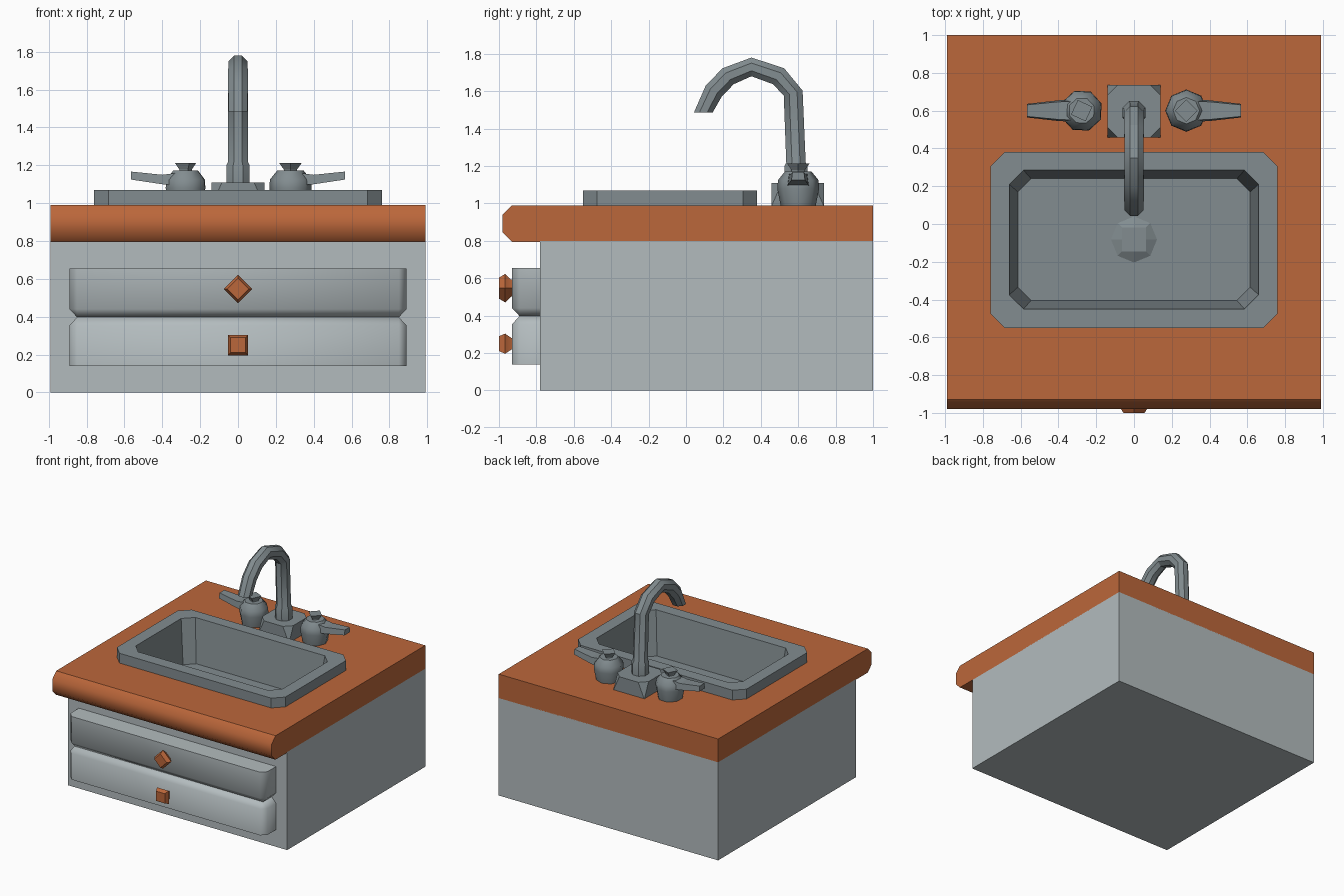
import bpy, bmesh, math
from mathutils import Vector

if "Cube" in bpy.data.objects:
    bpy.data.objects.remove(bpy.data.objects["Cube"])


def material(name, rgb):
    m = bpy.data.materials.new(name)
    m.diffuse_color = (*rgb, 1)
    m.use_nodes = True
    m.node_tree.nodes["Principled BSDF"].inputs["Base Color"].default_value = m.diffuse_color
    return m


COPPER = material("copper orange", (0.50, 0.135, 0.043))
PALE = material("pale grey", (0.45, 0.50, 0.515))
STEEL = material("steel grey", (0.225, 0.265, 0.28))


def loft(name, rings, mat, smooth=0):
    """Closed solid through rings of equal point count; smooth = angle in degrees."""
    bm = bmesh.new()
    loops = [[bm.verts.new(p) for p in ring] for ring in rings]
    n = len(loops[0])
    for a, b in zip(loops, loops[1:]):
        for i in range(n):
            j = (i + 1) % n
            bm.faces.new((a[i], a[j], b[j], b[i]))
    bm.faces.new(loops[0])
    bm.faces.new(loops[-1])
    bmesh.ops.remove_doubles(bm, verts=bm.verts, dist=0.0005)
    bmesh.ops.recalc_face_normals(bm, faces=bm.faces)
    me = bpy.data.meshes.new(name)
    bm.to_mesh(me)
    bm.free()
    ob = bpy.data.objects.new(name, me)
    bpy.context.collection.objects.link(ob)
    me.materials.append(mat)
    if smooth:
        smooth_by_angle(ob, smooth)
    return ob


def activate(ob):
    bpy.ops.object.select_all(action='DESELECT')
    ob.select_set(True)
    bpy.context.view_layer.objects.active = ob


def smooth_by_angle(ob, deg):
    activate(ob)
    bpy.ops.object.shade_smooth_by_angle(angle=math.radians(deg))


def rect(x0, x1, y0, y1, z, c=0.0):
    """Horizontal rectangle with corners cut by c."""
    return [(x0 + c, y0, z), (x1 - c, y0, z), (x1, y0 + c, z), (x1, y1 - c, z),
            (x1 - c, y1, z), (x0 + c, y1, z), (x0, y1 - c, z), (x0, y0 + c, z)]


def circle(cx, cy, z, r, n, turn=0.0):
    return [(cx + r * math.cos(turn + 2 * math.pi * i / n),
             cy + r * math.sin(turn + 2 * math.pi * i / n), z) for i in range(n)]


# Cabinet body, open at the top under the counter
cabinet = loft("cabinet", [rect(-0.99, 0.99, -0.78, 1, z) for z in (0, 0.8)], PALE)
bm = bmesh.new()
bm.from_mesh(cabinet.data)
top = [f for f in bm.faces if f.calc_center_median().z > 0.79]
bmesh.ops.delete(bm, geom=top, context='FACES_ONLY')
bm.to_mesh(cabinet.data)
bm.free()

# Counter with rounded front edge and a hole for the basin
profile = [(1, 0.795), (-0.93, 0.795), (-0.98, 0.845), (-0.98, 0.94), (-0.93, 0.99), (1, 0.99)]
counter = loft("counter", [[(x, y, z) for y, z in profile] for x in (-0.99, 0.99)], COPPER)
cutter = loft("hole_cutter", [rect(-0.69, 0.69, -0.48, 0.31, z, 0.06) for z in (0.6, 1.2)], COPPER)
cutter.hide_render = True
activate(counter)
mod = counter.modifiers.new("hole", 'BOOLEAN')
mod.operation = 'DIFFERENCE'
mod.solver = 'EXACT'
mod.object = cutter
bpy.ops.object.modifier_apply(modifier="hole")
bpy.data.objects.remove(cutter)
smooth_by_angle(counter, 55)
cv = counter.data.vertices
for e in counter.data.edges:
    if all(abs(cv[i].co.y + 0.93) < 0.001 for i in e.vertices):
        e.use_edge_sharp = True

# Drawers: bevelled ends, and bevelled along the seam between them
SEAM = 0.3975
for name, s, h in (("upper_drawer", 1, 0.2575), ("lower_drawer", -1, 0.2575)):
    outline = [(-0.89, h), (-0.89, 0.043), (-0.85, 0), (0.85, 0), (0.89, 0.043), (0.89, h)]
    front = [(-0.85, h), (-0.85, 0.043), (-0.85, 0.043), (0.85, 0.043), (0.85, 0.043), (0.85, h)]
    rings = [[(x, y, SEAM + s * z) for x, z in pts]
             for pts, y in ((outline, -0.775), (outline, -0.89), (front, -0.93))]
    loft(name, rings, PALE, 50)

# Four-sided knobs, the upper one turned to a diamond
for name, z, turn in (("upper_knob", 0.547, 0), ("lower_knob", 0.25, math.pi / 4)):
    rings = []
    for y, r in ((-0.92, 0.045), (-0.935, 0.045), (-0.967, 0.076), (-1.0, 0.056)):
        rings.append([(x, y, zz) for x, zz, _ in circle(0, z, 0, r, 4, turn)])
    loft(name, rings, COPPER, 40)

# Sink: outer shell, raised rim and basin
loft("sink", [rect(-0.635, 0.635, -0.425, 0.26, 0.70, 0.07),
              rect(-0.68, 0.68, -0.47, 0.30, 0.985, 0.07),
              rect(-0.76, 0.76, -0.55, 0.38, 0.985, 0.075),
              rect(-0.76, 0.76, -0.55, 0.38, 1.07, 0.075),
              rect(-0.66, 0.66, -0.45, 0.285, 1.07, 0.075),
              rect(-0.615, 0.615, -0.405, 0.24, 0.72, 0.07)], STEEL)

# Drain: octagon narrowing to a small square
square = [(0.064, 0), (0.064, 0.064), (0, 0.064), (-0.064, 0.064),
          (-0.064, 0), (-0.064, -0.064), (0, -0.064), (0.064, -0.064)]
loft("drain", [circle(0, -0.082, 0.715, 0.122, 8),
               circle(0, -0.082, 0.722, 0.122, 8),
               [(x, y - 0.082, 0.745) for x, y in square]], STEEL)

# Spout base: square foot, cut corners on top
loft("spout_base", [rect(-0.14, 0.14, 0.457, 0.737, 0.985),
                    rect(-0.14, 0.14, 0.457, 0.737, 1.11, 0.055)], STEEL)

# Spout: eight-sided tube swept along an arch; (y, z, radius, tilt in degrees)
path = [(0.59, 1.08, 0.062, 0), (0.588, 1.20, 0.062, 0), (0.588, 1.22, 0.052, 0),
        (0.573, 1.59, 0.052, 15), (0.495, 1.68, 0.052, 55), (0.35, 1.73, 0.05, 90),
        (0.225, 1.68, 0.052, 125), (0.148, 1.60, 0.052, 145), (0.092, 1.485, 0.05, 180)]
rings = []
for y, z, r, tilt in path:
    t = math.radians(tilt)
    across = Vector((0, math.cos(t), math.sin(t)))
    k = r / math.cos(math.pi / 8)
    ring = []
    for i in range(8):
        a = math.pi / 8 + i * math.pi / 4
        ring.append(Vector((0, y, z)) + Vector((k * math.cos(a), 0, 0)) + across * k * math.sin(a))
    rings.append(ring)
loft("spout", rings, STEEL, 30)

# Tap handles: cup body, lever and flared cap, one each side
for side, s, turn in (("left", -1, 0.35), ("right", 1, 0)):
    cx, cy = s * 0.277, 0.6
    loft(side + "_tap_body",
         [circle(cx, cy, z, r, 8, turn)
          for z, r in ((0.985, 0.093), (1.08, 0.112), (1.125, 0.108), (1.172, 0.07))],
         STEEL, 50)
    lever = []
    for x, w, z0, z1 in ((0.28, 0.06, 1.09, 1.165), (0.40, 0.055, 1.10, 1.15),
                         (0.566, 0.036, 1.125, 1.167)):
        lever.append([(s * x, cy - w, z0), (s * x, cy + w, z0),
                      (s * x, cy + w * 0.85, z1), (s * x, cy - w * 0.85, z1)])
    loft(side + "_tap_lever", lever, STEEL)
    loft(side + "_tap_cap",
         [circle(cx, cy, z, r, 4, turn) for z, r in ((1.15, 0.035), (1.178, 0.035), (1.213, 0.06))],
         STEEL)
